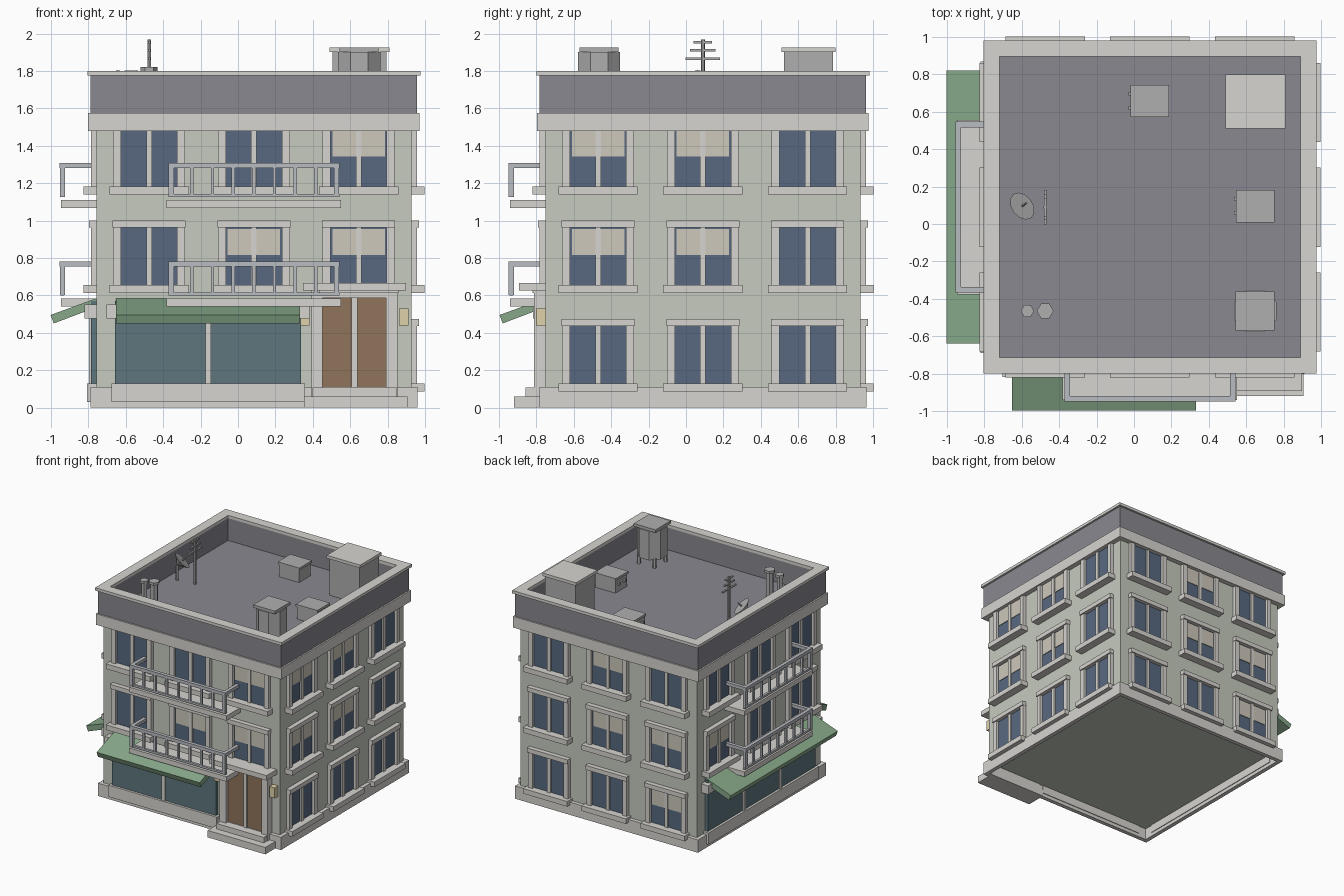
import bpy, bmesh, math
from mathutils import Matrix, Vector

if "Cube" in bpy.data.objects:
    bpy.data.objects.remove(bpy.data.objects["Cube"])

CX, CY, H = 0.085, 0.09, 0.842          # building centre and wall half width
FRONT, RIGHT, BACK, LEFT = 0, 1, 2, 3
COLORS = {
    "wall": (0.77, 0.79, 0.74), "trim": (0.84, 0.83, 0.81), "slate": (0.53, 0.53, 0.56),
    "glass": (0.35, 0.41, 0.50), "shop_glass": (0.37, 0.46, 0.49), "blind": (0.80, 0.78, 0.73),
    "wood": (0.56, 0.45, 0.36), "awning": (0.52, 0.65, 0.53), "metal": (0.72, 0.73, 0.75),
    "grey": (0.68, 0.68, 0.68), "lamp": (0.87, 0.82, 0.66),
}
mats, parts = {}, {}
for n, c in COLORS.items():
    mats[n] = bpy.data.materials.new(n)
    mats[n].diffuse_color = (*[v ** 2.2 for v in c], 1)


def part(name, mat):
    return parts.setdefault(name, (bmesh.new(), mat))[0]


def face_matrix(k):
    return Matrix.Translation((CX, CY, 0)) @ Matrix.Rotation(k * math.pi / 2, 4, 'Z')


def box(name, mat, x, y, z, m=Matrix()):
    """Box from (min, max) pairs."""
    mid = [(a + b) / 2 for a, b in (x, y, z)]
    size = [abs(b - a) for a, b in (x, y, z)]
    bmesh.ops.create_cube(part(name, mat), size=1,
                          matrix=m @ Matrix.Translation(mid) @ Matrix.Diagonal((*size, 1)))


def fbox(name, mat, k, u0, u1, d0, d1, z0, z1):
    """Box on facade k: u along the wall, d outward from the wall plane."""
    box(name, mat, (u0, u1), (-H - d1, -H - d0), (z0, z1), face_matrix(k))


def ring(name, mat, outer, inner, z0, z1):
    for k in range(4):
        fbox(name, mat, k, -outer, inner, inner - H, outer - H, z0, z1)


def cyl(name, mat, x, y, z0, z1, r, n, r2=None, turn=0):
    m = Matrix.Translation((x, y, (z0 + z1) / 2)) @ Matrix.Rotation(turn, 4, 'Z')
    bmesh.ops.create_cone(part(name, mat), cap_ends=True, segments=n, radius1=r,
                          radius2=r if r2 is None else r2, depth=z1 - z0, matrix=m)


# Main shell: walls, hollow plinth, cornice, parapet, coping, roof deck
fbox("walls", "wall", 0, -H, H, -2 * H, 0, 0.10, 1.56)
ring("plinth", "trim", 0.874, 0.838, 0, 0.11)
ring("cornice", "trim", 0.886, 0.80, 1.48, 1.575)
ring("parapet", "slate", 0.873, 0.81, 1.575, 1.78)
ring("coping", "trim", 0.89, 0.805, 1.775, 1.80)
box("roof_deck", "slate", (CX - .82, CX + .82), (CY - .82, CY + .82), (1.55, 1.58))


# Windows: glass, mullion, optional blind, surround, head and sill
def window(k, u, z, blind):
    s = ("front", "right", "back", "left")[k]
    t = z + 0.305
    fbox(s + "_window_glass", "glass", k, u - .155, u + .155, -.01, .006, z, t)
    fbox(s + "_window_mullions", "trim", k, u - .015, u + .015, 0, .02, z, t)
    if blind:
        fbox(s + "_window_blinds", "blind", k, u - .14, u + .14, 0, .012, t - .145, t - .008)
    for sg in (-1, 1):
        fbox(s + "_window_jambs", "trim", k, u + sg * .15, u + sg * .192, -.01, .03, z, t)
    fbox(s + "_window_heads", "trim", k, u - .195, u + .195, -.01, .04, t, t + .038)
    fbox(s + "_window_sills", "trim", k, u - .212, u + .212, -.01, .07, z - .044, z)


BLINDS = {(FRONT, 2, 2), (FRONT, 1, 1), (FRONT, 1, 2), (RIGHT, 2, 0), (RIGHT, 2, 1),
          (RIGHT, 1, 0), (RIGHT, 1, 1), (BACK, 2, 1), (BACK, 1, 1), (BACK, 1, 2),
          (BACK, 0, 2), (LEFT, 1, 0)}
for k in range(4):
    for floor in range(3):
        if floor == 0 and k in (FRONT, LEFT):
            continue
        for col in range(3):
            window(k, (col - 1) * 0.56, 0.13 + floor * 0.5265, (k, floor, col) in BLINDS)


# Balconies: slab and U-shaped railing
def balcony(k, z, s):
    fbox(s + "_slab", "trim", k, -.466, .466, -.01, .19, z, z + .043)
    n, w = s + "_railing", .457
    fbox(n, "metal", k, -w, w, .167, .197, z + .213, z + .241)
    fbox(n, "metal", k, -w, w, .172, .192, z + .058, z + .075)
    for sg in (-1, 1):
        fbox(n, "metal", k, sg * w, sg * (w - .03), -.005, .167, z + .213, z + .241)
    for i in range(9):
        u = -.442 + i * .1105
        r = .014 if i in (0, 8) else .009
        fbox(n, "metal", k, u - r, u + r, .182 - r, .182 + r, z + .06, z + .22)


for k, s in ((FRONT, "front"), (LEFT, "left")):
    balcony(k, 0.541, s + "_lower_balcony")
    balcony(k, 1.067, s + "_upper_balcony")


# Shopfronts: glazing, mullions, stall riser, head beam and sloping awning
def shopfront(k, u0, u1, panes, s):
    fbox(s + "_shop_glass", "shop_glass", k, u0, u1, -.01, .03, .12, .57)
    for i in range(1, panes):
        u = u0 + (u1 - u0) * i / panes
        fbox(s + "_shop_mullions", "trim", k, u - .015, u + .015, 0, .04, .12, .56)
    fbox(s + "_shop_stall", "trim", k, u0 - .02, u1 + .02, -.01, .05, .03, .13)
    fbox(s + "_shop_head", "trim", k, u0 - .045, u1 + .045, -.01, .065, .475, .55)
    bm, m = part(s + "_awning", "awning"), face_matrix(k)
    a, b = u0 + .005, u1 - .005
    prof = [(-.01, .588), (.245, .495), (.228, .45), (-.01, .54)]
    ends = [[bm.verts.new(m @ Vector((u, -H - d, z))) for d, z in prof] for u in (a, b)]
    bm.faces.new(ends[0])
    bm.faces.new(ends[1][::-1])
    for i in range(4):
        j = (i + 1) % 4
        bm.faces.new((ends[0][i], ends[1][i], ends[1][j], ends[0][j]))


shopfront(FRONT, -.742, .252, 2, "front")
shopfront(LEFT, -.735, .735, 3, "left")

# Entrance: double door, frame, canopy, steps and lamps
D = .537
for sg in (-1, 1):
    fbox("door_leaves", "wood", FRONT, D + sg * .016, D + sg * .17, -.01, .03, .105, .585)
    fbox("door_frame", "trim", FRONT, D + sg * .17, D + sg * .23, -.01, .06, .06, .60)
    fbox("door_lamps", "lamp", FRONT, D + sg * .264 - .025, D + sg * .264 + .025, -.005, .05, .44, .53)
fbox("door_frame", "trim", FRONT, D - .016, D + .016, -.01, .04, .105, .585)
fbox("door_frame", "trim", FRONT, D - .23, D + .23, -.01, .06, .585, .63)
fbox("door_canopy", "trim", FRONT, D - .275, D + .275, -.01, .14, .625, .667)
fbox("door_steps", "trim", FRONT, D - .268, D + .283, -.01, .168, 0, .06)
fbox("door_steps", "trim", FRONT, D - .225, D + .225, -.01, .105, .06, .107)

# Roof: stair housing and air-conditioning units
box("stair_housing", "grey", (.505, .795), (.525, .785), (1.57, 1.90))
box("stair_housing_cap", "trim", (.49, .81), (.51, .80), (1.90, 1.926))
for x, y in ((.083, .657), (.648, .095)):
    box("air_units", "grey", (x - .095, x + .095), (y - .078, y + .078), (1.57, 1.69))
    box("air_units", "grey", (x - .103, x + .103), (y - .086, y + .086), (1.69, 1.71))
    for dy in (-.045, .03):
        box("air_units", "grey", (x - .113, x - .09), (y + dy, y + dy + .02), (1.64, 1.66))

# Water tank on legs
tx, ty = .648, -.465
cyl("water_tank", "grey", tx, ty, 1.65, 1.90, .122, 8, turn=math.pi / 8)
box("water_tank_lid", "grey", (tx - .104, tx + .104), (ty - .104, ty + .104), (1.90, 1.925))
for sx in (-.075, .075):
    for sy in (-.075, .075):
        cyl("water_tank_legs", "grey", tx + sx, ty + sy, 1.57, 1.66, .016, 6)

# Vent pipes with hexagonal caps
for x, r, top in ((-.57, .036, 1.803), (-.475, .045, 1.82)):
    cyl("vent_pipes", "grey", x, -.465, 1.57, top - .02, r * .7, 6, turn=math.pi / 6 * 3)
    cyl("vent_pipes", "grey", x, -.465, top - .022, top, r, 6, turn=math.pi / 6 * 3)

# Antenna with three crossbars
cyl("antenna", "grey", -.475, .09, 1.57, 1.967, .011, 6)
for z, w in ((1.953, .05), (1.91, .068), (1.865, .093)):
    box("antenna", "grey", (-.482, -.468), (.09 - w, .09 + w), (z - .006, z + .006))

# Satellite dish: tilted shallow cone on a post, with feed arm
cyl("dish_post", "grey", -.63, .07, 1.57, 1.70, .012, 6)
aim = Vector((.6, .45, .75)).to_track_quat('Z', 'Y').to_matrix().to_4x4()
base = Matrix.Translation((-.612, .085, 1.73)) @ aim
bmesh.ops.create_cone(part("dish", "grey"), cap_ends=True, segments=12, radius1=.012, radius2=.08,
                      depth=.05, matrix=base)
bmesh.ops.create_cone(part("dish", "grey"), cap_ends=True, segments=6, radius1=.006, radius2=.006,
                      depth=.05, matrix=base @ Matrix.Translation((0, 0, .04)))

# Turn every collected part into an object
for name, (bm, mat) in parts.items():
    bmesh.ops.recalc_face_normals(bm, faces=bm.faces)
    me = bpy.data.meshes.new(name)
    bm.to_mesh(me)
    bm.free()
    me.materials.append(mats[mat])
    bpy.context.collection.objects.link(bpy.data.objects.new(name, me))

for m in bpy.data.materials:
    if m.users and not m.is_grease_pencil:
        m.use_nodes = True
        m.node_tree.nodes["Principled BSDF"].inputs["Base Color"].default_value = m.diffuse_color
